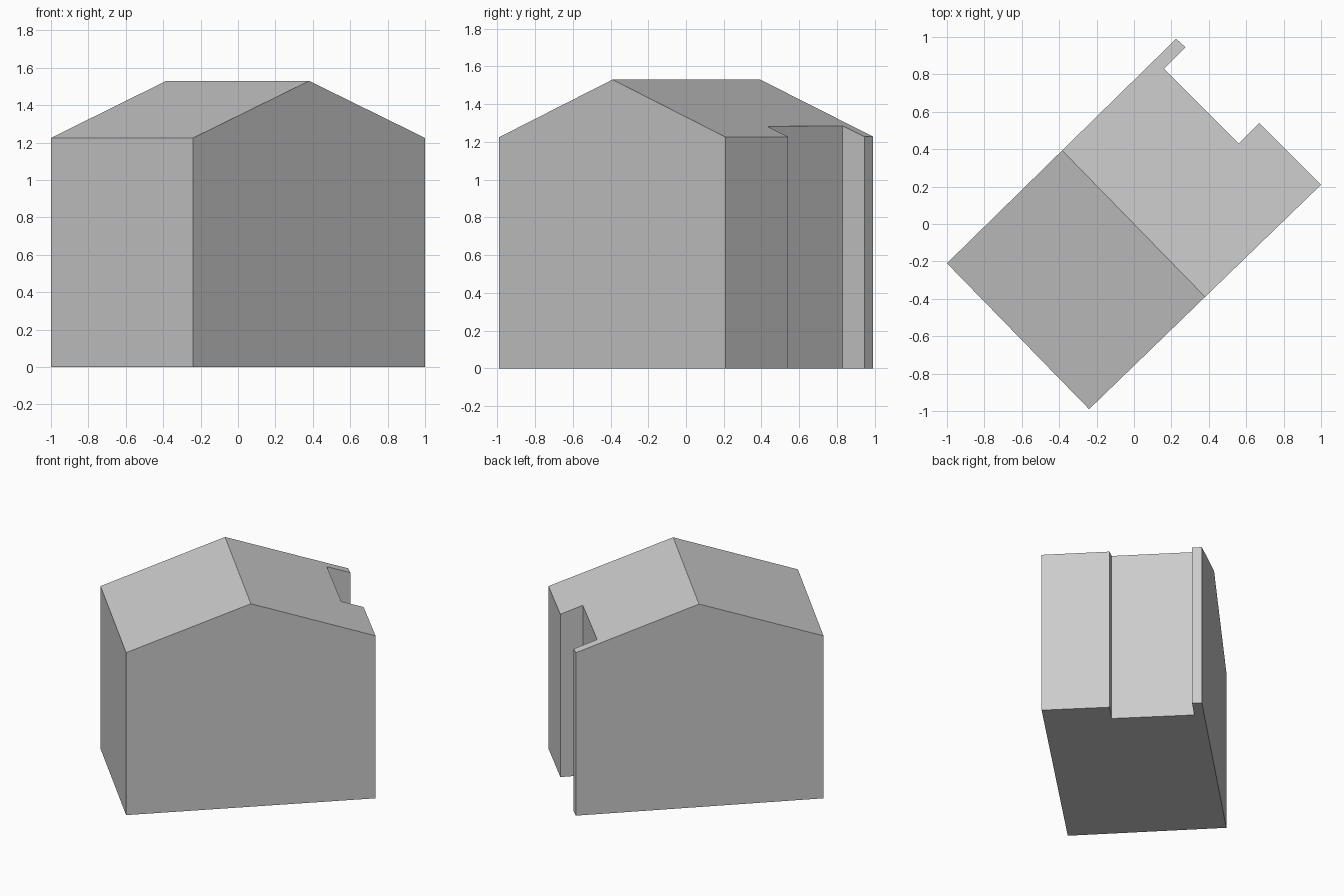
import bpy, bmesh
from math import radians
from mathutils import Matrix, Vector

cube = bpy.data.objects.get("Cube")
if cube:
    bpy.data.objects.remove(cube)

# Footprint outline with the recessed bay in one eaves wall
FOOTPRINT = [(-1, -.21), (-.24, -.99), (1, .21), (.67, .54),
             (.56, .43), (.16, .83), (.275, .945), (.225, .99)]
RIDGE_HEIGHT, EAVES_HEIGHT, HALF_SPAN = 1.53, 1.225, .863
span_axis = Matrix.Rotation(radians(44.3), 3, "Z") @ Vector((1, 0, 0))

# Plain wall and roof material
grey = bpy.data.materials.new("light grey")
grey.use_nodes = True
colour = (.6, .6, .6, 1)
grey.diffuse_color = colour
grey.node_tree.nodes["Principled BSDF"].inputs["Base Color"].default_value = colour

# Extrude the outline into walls
bm = bmesh.new()
floor = bm.faces.new([bm.verts.new((x, y, 0)) for x, y in FOOTPRINT])
walls = bmesh.ops.extrude_face_region(bm, geom=[floor], use_keep_orig=True)

# Lift the top
for item in walls["geom"]:
    if isinstance(item, bmesh.types.BMVert):
        item.co.z = EAVES_HEIGHT

# Cut along the ridge and pitch the two roof slopes
bmesh.ops.bisect_plane(bm, geom=bm.verts[:] + bm.edges[:] + bm.faces[:],
                       plane_co=(0, 0, 0), plane_no=span_axis)
slope = (RIDGE_HEIGHT - EAVES_HEIGHT) / HALF_SPAN
for v in bm.verts:
    if v.co.z > 1:
        v.co.z = RIDGE_HEIGHT - slope * abs(v.co.dot(span_axis))
bmesh.ops.recalc_face_normals(bm, faces=bm.faces)

mesh = bpy.data.meshes.new("gabled_building")
bm.to_mesh(mesh)
bm.free()
mesh.materials.append(grey)
building = bpy.data.objects.new("gabled_building", mesh)
bpy.context.collection.objects.link(building)
